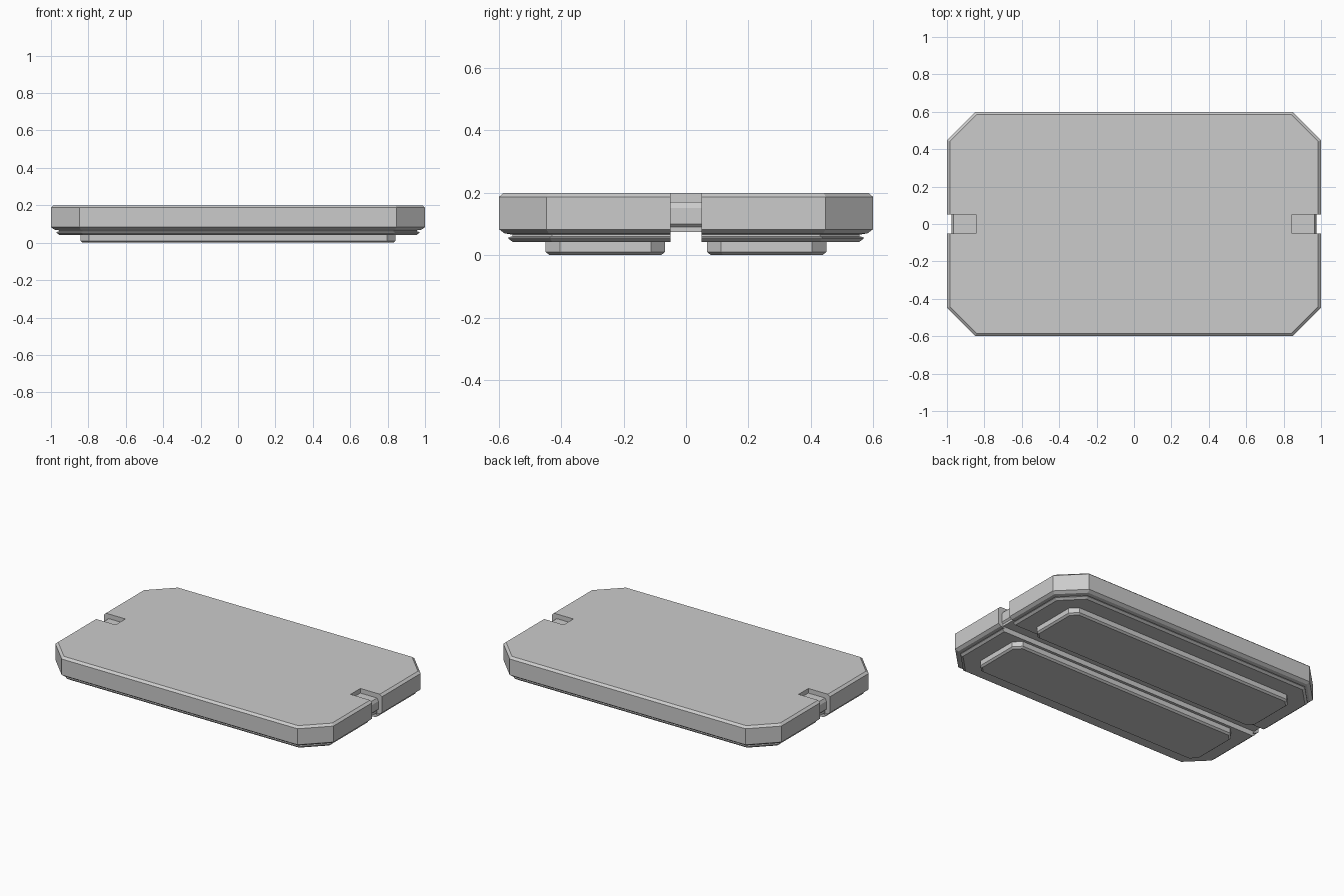
import bpy, bmesh

if "Cube" in bpy.data.objects:
    bpy.data.objects.remove(bpy.data.objects["Cube"])


def make_object(name, bm):
    bmesh.ops.recalc_face_normals(bm, faces=bm.faces)
    me = bpy.data.meshes.new(name)
    bm.to_mesh(me)
    bm.free()
    ob = bpy.data.objects.new(name, me)
    bpy.context.collection.objects.link(ob)
    return ob


def octagon_loft(name, hx, hy, cut, rings, cy=0.0):
    """Stack of corner-cut rectangles; rings are (inset, z) from bottom to top."""
    bm = bmesh.new()
    loops = []
    for inset, z in rings:
        x, y, c = hx - inset, hy - inset, cut - 0.586 * inset
        pts = [(x, y - c), (x - c, y), (c - x, y), (-x, y - c),
               (-x, c - y), (c - x, -y), (x - c, -y), (x, c - y)]
        loops.append([bm.verts.new((px, py + cy, z)) for px, py in pts])
    for a, b in zip(loops, loops[1:]):
        for i in range(8):
            j = (i + 1) % 8
            bm.faces.new((a[i], a[j], b[j], b[i]))
    bm.faces.new(loops[0][::-1])
    bm.faces.new(loops[-1])
    return make_object(name, bm)


# Main slab with bevelled rims, shadow groove and lower plate
slab = octagon_loft("slab", 1.0, 0.6, 0.152, [
    (0.045, 0.042), (0.030, 0.053), (0.030, 0.058), (0.043, 0.060),
    (0.043, 0.066), (0.018, 0.070), (0.0, 0.083), (0.0, 0.187), (0.015, 0.2)])

# Cutter: lower channel plus end notches around a bevelled core
half = [(0.845, 0.3), (0.845, 0.17), (0.965, 0.17), (0.975, 0.152),
        (0.975, 0.10), (0.965, 0.09), (0.965, 0.075)]
profile = half + [(-x, z) for x, z in reversed(half)]
profile += [(-1.1, 0.3), (-1.1, -0.1), (1.1, -0.1), (1.1, 0.3)]
bm = bmesh.new()
face = bm.faces.new([bm.verts.new((x, -0.05, z)) for x, z in profile])
ext = bmesh.ops.extrude_face_region(bm, geom=[face])["geom"]
bmesh.ops.translate(bm, vec=(0, 0.1, 0),
                    verts=[v for v in ext if isinstance(v, bmesh.types.BMVert)])
cutter = make_object("notch_cutter", bm)
cutter.hide_render = True

mod = slab.modifiers.new("notches", "BOOLEAN")
mod.operation = "DIFFERENCE"
mod.solver = "EXACT"
mod.object = cutter
bpy.context.view_layer.objects.active = slab
bpy.ops.object.modifier_apply(modifier=mod.name)
bpy.data.objects.remove(cutter)

# Two long feet underneath
for name, side in (("front_foot", -1), ("back_foot", 1)):
    octagon_loft(name, 0.842, 0.191, 0.045,
                 [(0.012, 0.0), (0.0, 0.01), (0.0, 0.045)], cy=side * 0.259)
